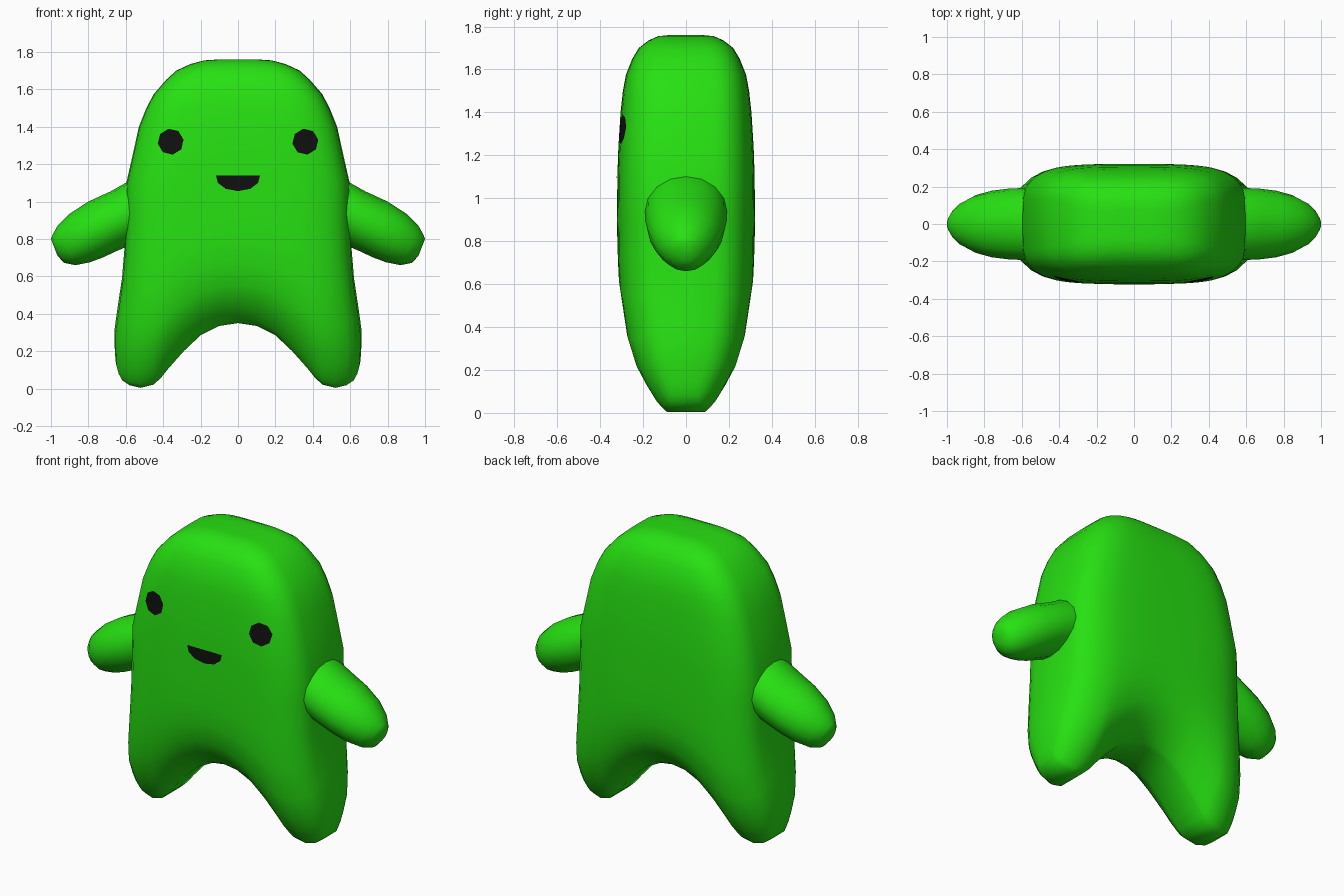
import bpy, bmesh, math

cube = bpy.data.objects.get("Cube")
if cube:
    bpy.data.objects.remove(cube, do_unlink=True)


def make_material(name, rgb):
    mat = bpy.data.materials.new(name)
    mat.use_nodes = True
    mat.diffuse_color = (*rgb, 1)
    mat.node_tree.nodes["Principled BSDF"].inputs["Base Color"].default_value = (*rgb, 1)
    return mat


green = make_material("bright green", (0.02, 0.75, 0.006))
black = make_material("near black", (0.005, 0.005, 0.005))


def make_object(name, bm, mat, solid=True):
    if solid:
        bmesh.ops.recalc_face_normals(bm, faces=bm.faces)
    for f in bm.faces:
        f.smooth = solid
    mesh = bpy.data.meshes.new(name)
    bm.to_mesh(mesh)
    bm.free()
    mesh.materials.append(mat)
    obj = bpy.data.objects.new(name, mesh)
    bpy.context.collection.objects.link(obj)
    return obj


def bridge(bm, a, b):
    """Join two closed rings with quads."""
    n = len(a)
    for i in range(n):
        j = (i + 1) % n
        bm.faces.new((a[i], a[j], b[j], b[i]))


# Lower edge of the body, from the arch over the foot to the outer side (x, z)
HEM = [(0, .35), (.1, .335), (.2, .285), (.29, .2), (.37, .11), (.41, .06), (.45, .022),
       (.52, .004), (.58, .018), (.62, .045), (.638, .08), (.649, .12), (.655, .15)]
# Body rows: height, half width, half depth
ROWS = [(0, .655, .10), (.02, .656, .125), (.05, .658, .155), (.11, .66, .195), (.2, .66, .245),
        (.33, .645, .287), (.53, .62, .315), (.72, .607, .32), (.9, .602, .321), (1.1, .597, .32),
        (1.24, .565, .315), (1.4, .53, .305), (1.5, .49, .294), (1.575, .45, .28),
        (1.65, .385, .25), (1.70, .33, .22), (1.735, .255, .175), (1.755, .18, .13), (1.76, .1, .08)]
BLEND = 0.9  # height at which rows become level


def depth_at(u, depth):
    return depth * max(0, 1 - abs(u) ** 4) ** 0.25


# Body: stacked rounded rings that arch over the legs
COLUMNS = [(-x, z) for x, z in HEM[:0:-1]] + HEM
bm = bmesh.new()
rings = []
for h, w, d in ROWS:
    keep = max(0, 1 - h / BLEND)
    front, back = [], []
    for x, hem in COLUMNS:
        u = x / HEM[-1][0]
        z = h + hem * keep
        y = depth_at(u, d)
        front.append(bm.verts.new((u * w, -y, z)))
        back.append(front[-1] if abs(u) == 1 else bm.verts.new((u * w, y, z)))
    rings.append((front, back))
for (f0, b0), (f1, b1) in zip(rings, rings[1:]):
    bridge(bm, f0 + b0[-2:0:-1], f1 + b1[-2:0:-1])
for front, back in (rings[0], rings[-1]):  # underside and crown
    for i in range(len(front) - 1):
        corners = dict.fromkeys((front[i], front[i + 1], back[i + 1], back[i]))
        bm.faces.new(list(corners))
make_object("body", bm, green)

# Arms: oval sections (upper x, upper z, lower x, lower z, half depth)
ARM = [(.50, 1.13, .48, .79, .19), (.60, 1.10, .58, .765, .192), (.68, 1.055, .65, .735, .19),
       (.80, 1.0, .72, .702, .178), (.90, .935, .79, .676, .155), (.965, .87, .87, .66, .115),
       (.99, .825, .93, .672, .075), (1.0, .80, .965, .71, .04)]
SIDES = 16
for side, label in ((1, "left"), (-1, "right")):
    bm = bmesh.new()
    rings = []
    for ux, uz, lx, lz, d in ARM:
        ring = []
        for i in range(SIDES):
            a = math.tau * i / SIDES
            k = (1 + math.cos(a)) / 2
            ring.append(bm.verts.new((side * (lx + (ux - lx) * k), d * math.sin(a), lz + (uz - lz) * k)))
        rings.append(ring)
    for a, b in zip(rings, rings[1:]):
        bridge(bm, a, b)
    bm.faces.new(rings[0])
    bm.faces.new(rings[-1])
    make_object(label + "_arm", bm, green)


def front_y(x, z):
    """Front surface of the upper body, slightly raised."""
    for (z0, w0, d0), (z1, w1, d1) in zip(ROWS, ROWS[1:]):
        if z0 <= z <= z1:
            t = (z - z0) / (z1 - z0)
            return -depth_at(x / (w0 + (w1 - w0) * t), d0 + (d1 - d0) * t) - 0.005


def face_plate(name, outline):
    """Thin fan that follows the front of the body (outline counterclockwise)."""
    bm = bmesh.new()
    cx = sum(p[0] for p in outline) / len(outline)
    cz = sum(p[1] for p in outline) / len(outline)
    mid = bm.verts.new((cx, front_y(cx, cz), cz))
    rim = [bm.verts.new((x, front_y(x, z), z)) for x, z in outline]
    for i in range(len(rim)):
        bm.faces.new((mid, rim[i], rim[(i + 1) % len(rim)]))
    make_object(name, bm, black, solid=False)


# Eyes and mouth
for side, label in ((1, "left"), (-1, "right")):
    face_plate(label + "_eye", [(side * .36 + .07 * math.cos(math.tau * (i + .2) / 8),
                                 1.32 + .07 * math.sin(math.tau * (i + .2) / 8)) for i in range(8)])
face_plate("mouth", [(.117, 1.138), (0, 1.138), (-.117, 1.138), (-.108, 1.1), (-.065, 1.068),
                     (0, 1.056), (.065, 1.068), (.108, 1.1)])
